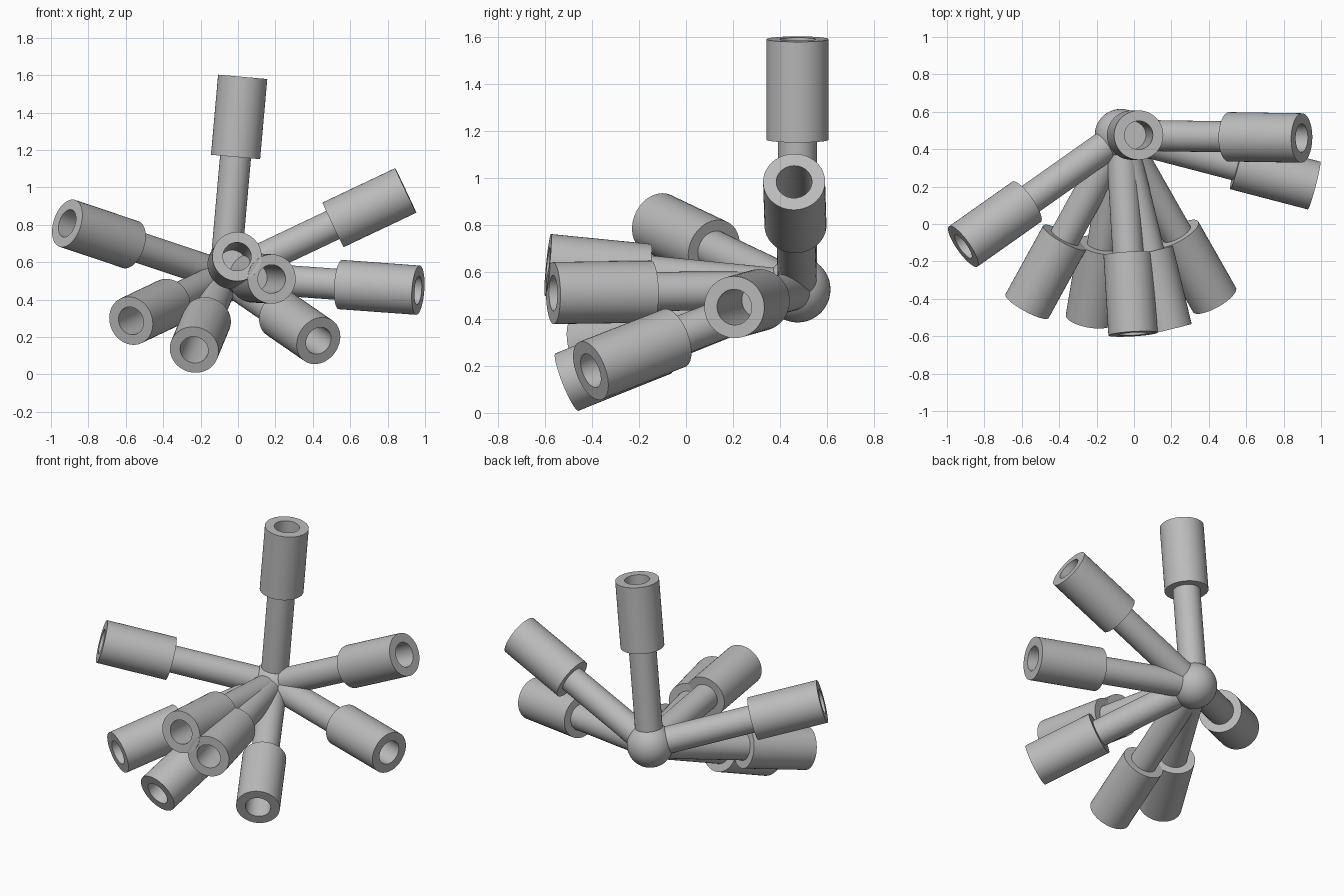
import bpy
import math
from mathutils import Vector

cube = bpy.data.objects.get("Cube")
if cube:
    bpy.data.objects.remove(cube, do_unlink=True)

grey = bpy.data.materials.new("plain grey")
grey.use_nodes = True
colour = (0.5, 0.5, 0.5, 1)
grey.diffuse_color = colour
grey.node_tree.nodes["Principled BSDF"].inputs["Base Color"].default_value = colour

HUB = Vector((-0.07, 0.475, 0.525))
LENGTH, SLEEVE_START = 1.07, 0.64
ROD_R, SLEEVE_R, BORE_R = 0.083, 0.132, 0.076
SIDES = 48

# Centre of each socket's open end
ENDS = {
    "top": (0.025, 0.475, 1.59),
    "upper_left": (0.90, 0.46, 0.985),
    "left": (0.965, 0.205, 0.45),
    "right": (-0.92, -0.125, 0.81),
    "lower_right": (-0.575, -0.445, 0.285),
    "bottom": (-0.235, -0.51, 0.13),
    "lower_left": (0.43, -0.405, 0.18),
    "front": (-0.005, -0.59, 0.63),
    "front_left": (0.18, -0.565, 0.51),
}


def lathe(name, profile, direction):
    """Spin a (radius, distance) profile around an axis leaving the hub."""
    verts, faces = [], []
    for radius, dist in profile:
        for i in range(SIDES):
            a = math.tau * i / SIDES
            verts.append((radius * math.cos(a), radius * math.sin(a), dist))
    for k in range(len(profile) - 1):
        for i in range(SIDES):
            j = (i + 1) % SIDES
            a, b = k * SIDES, (k + 1) * SIDES
            faces.append((a + i, a + j, b + j, b + i))
    # Close both ends: hub end, and floor of the bore
    faces.append(tuple(reversed(range(SIDES))))
    faces.append(tuple(range(len(verts) - SIDES, len(verts))))
    mesh = bpy.data.meshes.new(name)
    mesh.from_pydata(verts, [], faces)
    mesh.materials.append(grey)
    obj = bpy.data.objects.new(name, mesh)
    bpy.context.collection.objects.link(obj)
    obj.location = HUB
    obj.rotation_euler = direction.to_track_quat("Z", "Y").to_euler()
    return obj


# Hub ball
bpy.ops.mesh.primitive_uv_sphere_add(segments=SIDES, ring_count=24, radius=0.14, location=HUB)
hub = bpy.context.object
hub.name = "hub_ball"
hub.data.materials.append(grey)
parts = [hub]

# Arms: rod widening into a hollow socket
arm_profile = [
    (ROD_R, 0), (ROD_R, SLEEVE_START), (SLEEVE_R, SLEEVE_START),
    (SLEEVE_R, LENGTH), (BORE_R, LENGTH), (BORE_R, SLEEVE_START + 0.01),
]
for name, end in ENDS.items():
    parts.append(lathe(name + "_socket_arm", arm_profile, Vector(end) - HUB))

# Smooth round sides, crisp rims
bpy.ops.object.select_all(action="DESELECT")
for part in parts:
    part.select_set(True)
bpy.context.view_layer.objects.active = hub
bpy.ops.object.shade_smooth_by_angle(angle=math.radians(30))
